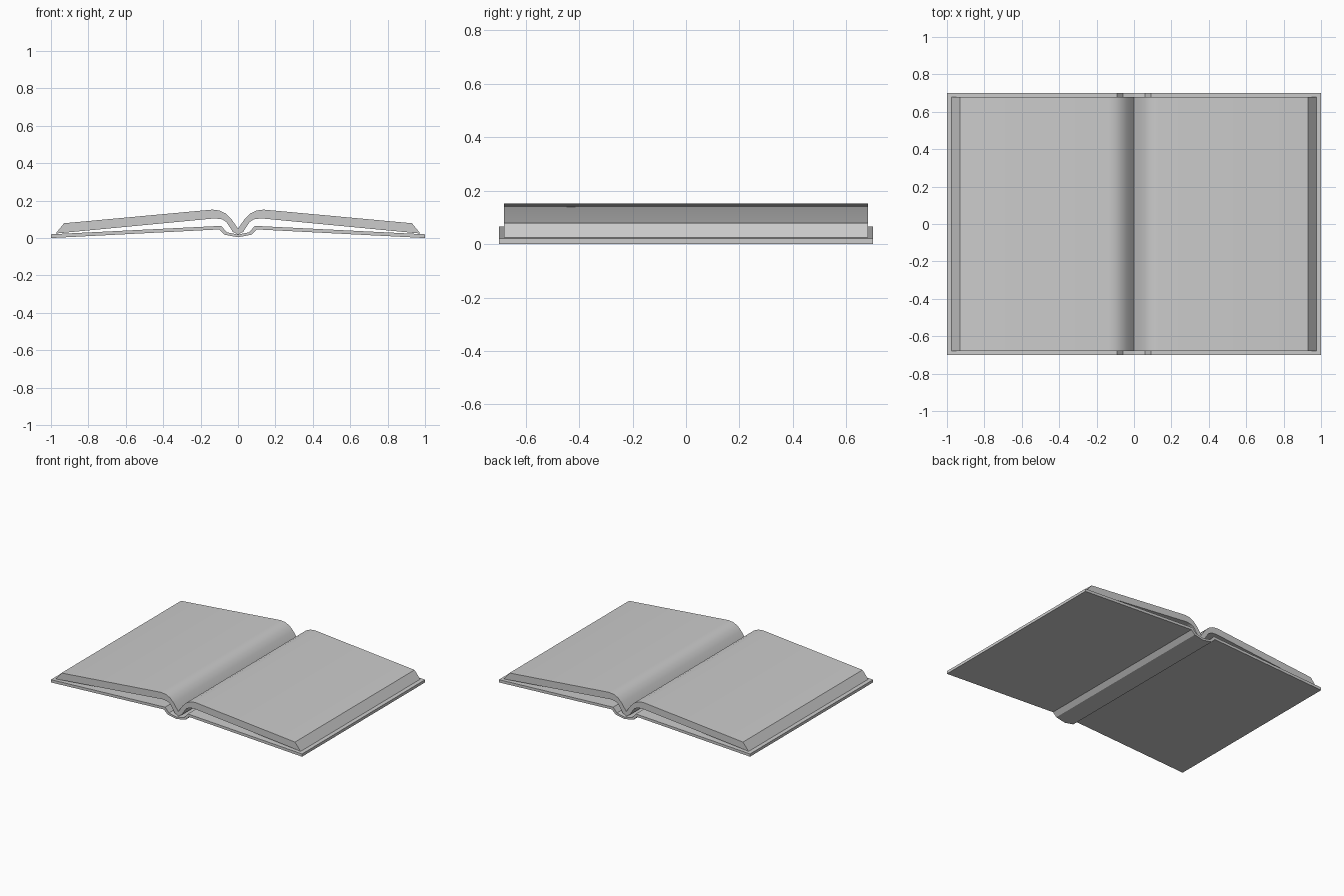
import bpy, bmesh

if "Cube" in bpy.data.objects:
    bpy.data.objects.remove(bpy.data.objects["Cube"])


def mirrored(half):
    """Half polyline starting on x = 0, completed across the centre line."""
    return [(-x, z) for x, z in reversed(half[1:])] + half


def band(name, top_half, bottom_half, half_depth, angle):
    """Solid strip between two polylines in the xz plane, extruded along y."""
    top, bottom = mirrored(top_half), mirrored(bottom_half)
    bm = bmesh.new()
    rows = []
    for line in (top, bottom):
        rows.append([bm.verts.new((x, -half_depth, z)) for x, z in line])
    faces = [bm.faces.new((rows[0][i], rows[0][i + 1], rows[1][i + 1], rows[1][i]))
             for i in range(len(top) - 1)]
    ext = bmesh.ops.extrude_face_region(bm, geom=faces, use_keep_orig=True)
    moved = [v for v in ext["geom"] if isinstance(v, bmesh.types.BMVert)]
    bmesh.ops.translate(bm, verts=moved, vec=(0, 2 * half_depth, 0))
    bmesh.ops.recalc_face_normals(bm, faces=bm.faces)
    mesh = bpy.data.meshes.new(name)
    bm.to_mesh(mesh)
    bm.free()
    obj = bpy.data.objects.new(name, mesh)
    bpy.context.collection.objects.link(obj)
    bpy.ops.object.select_all(action='DESELECT')
    obj.select_set(True)
    bpy.context.view_layer.objects.active = obj
    bpy.ops.object.shade_smooth_by_angle(angle=angle)
    return obj


# Cover: two boards sloping up to the hinges, with a dropped spine
band("cover",
     [(0, 0.018), (0.06, 0.031), (0.09, 0.065), (1.0, 0.02)],
     [(0, 0.004), (0.072, 0.018), (0.1, 0.046), (1.0, 0.0)],
     0.70, 0.1)

# Pages: thick bent block with a central gutter and slanted fore edges
band("pages",
     [(0, 0.05), (0.015, 0.072), (0.037, 0.103), (0.065, 0.131),
      (0.098, 0.147), (0.136, 0.152), (0.93, 0.079)],
     [(0, 0.018), (0.028, 0.033), (0.045, 0.06), (0.062, 0.085),
      (0.085, 0.1), (0.125, 0.105), (0.975, 0.024)],
     0.68, 0.6)
